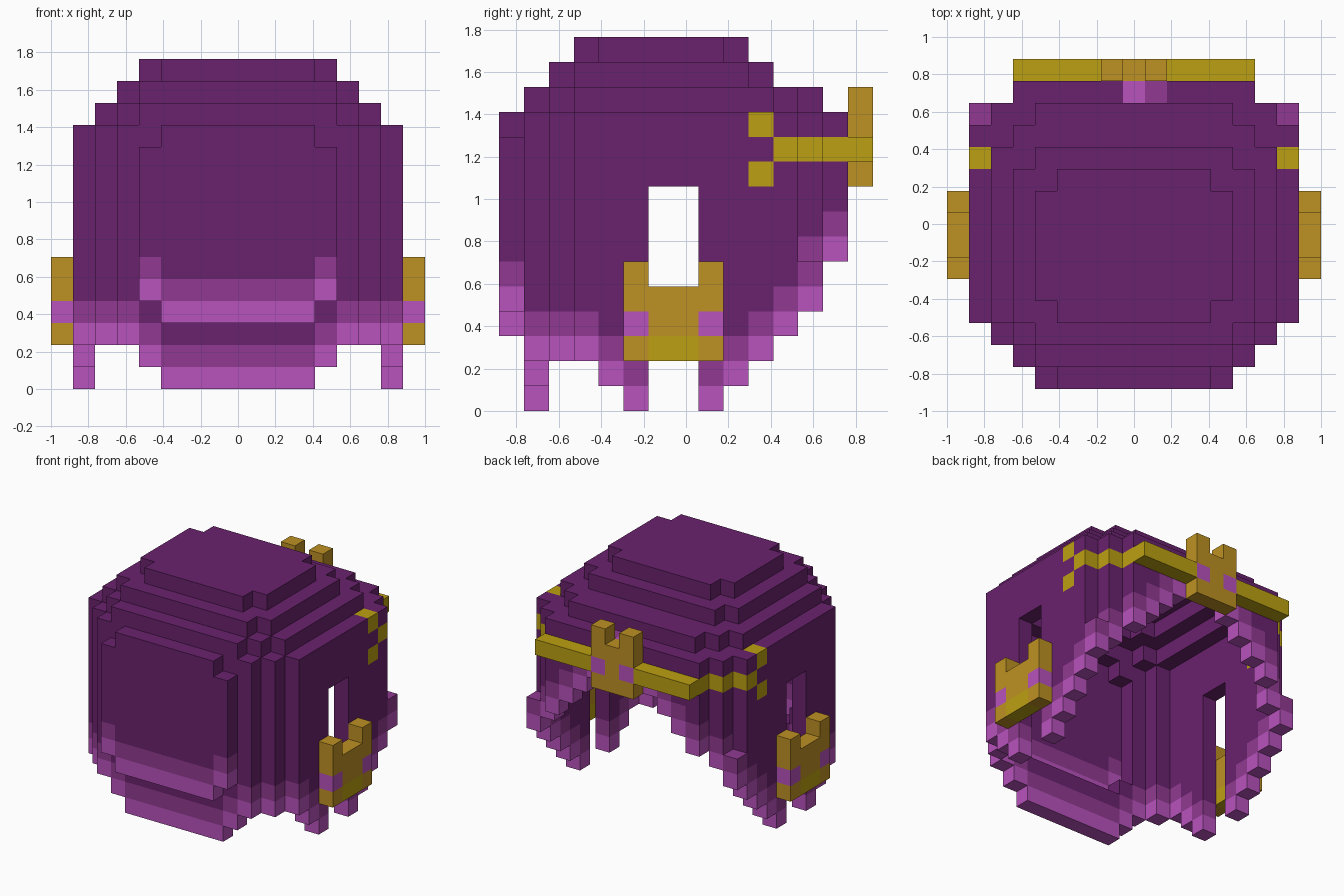
import bpy

if "Cube" in bpy.data.objects:
    bpy.data.objects.remove(bpy.data.objects["Cube"])

U = 2 / 17  # block size

PALETTE = {
    "dark purple": (0.144, 0.016, 0.156, 1),
    "mid purple": (0.283, 0.042, 0.283, 1),
    "light orchid": (0.485, 0.084, 0.514, 1),
    "yellow gold": (0.503, 0.352, 0.006, 1),
    "amber gold": (0.515, 0.283, 0.017, 1),
}
DARK, MID, LIGHT, YELLOW, AMBER = range(5)
mats = []
for name, col in PALETTE.items():
    m = bpy.data.materials.new(name)
    m.diffuse_color = col
    m.use_nodes = True
    m.node_tree.nodes["Principled BSDF"].inputs["Base Color"].default_value = m.diffuse_color
    mats.append(m)


def octagon(half, front, back, front_half, back_half):
    """Plan of blocks: narrow at the front and back, widening one block per row."""
    return {(x, y) for y in range(front, back + 1) for x in range(-half, half + 1)
            if abs(x) <= min(half, front_half + y - front, back_half + back - y)}


wall_plan = octagon(7, -7, 6, 4, 5)
roof_plans = {12: octagon(6, -6, 5, 4, 4), 13: octagon(5, -5, 3, 4, 4),
              14: octagon(4, -4, 2, 3, 3), 15: set()}


def inside(x, y):
    return all(n in wall_plan for n in ((x + 1, y), (x - 1, y), (x, y + 1), (x, y - 1)))


def lower_edge(x, y):
    """Lowest block of each wall column, giving the stepped rim."""
    x = abs(x)
    if y == 6:
        return 11 - x                      # rear arch
    if y == -7:
        return 4 if x == 4 else 3          # raised face plate
    if y <= -5:
        return 2
    if x == 6:
        return 5
    return y - 1 if y >= 1 else -2 - y     # side lobes


def column(cells, x, y, low, top):
    for z in range(low, top + 1):
        cells[x, y, z] = (LIGHT, MID, DARK)[min(z - low, 2)]


# Walls with a two-tone stepped rim
shell = {}
for x, y in wall_plan:
    if inside(x, y):
        continue
    if abs(x) == 7 and y in (-1, 0):       # ear slots
        for z in range(9, 12):
            shell[x, y, z] = DARK
        continue
    column(shell, x, y, lower_edge(x, y), 10 if (abs(x), y) == (4, -7) else 11)

# Shoulder row and stepped roof
for x, y in wall_plan - roof_plans[12]:
    if (abs(x), y) != (4, -7):
        shell.setdefault((x, y, 11), DARK)
for s in (-1, 1):
    shell[s * 4, -6, 11] = DARK
    column(shell, s * 7, 5, 4, 5)          # flared rim corners
shell[-1, 6, 11] = DARK
for z in (12, 13, 14):
    for x, y in roof_plans[z] - roof_plans[z + 1]:
        shell[x, y, z] = DARK

# Chin guard set back below the face plate
chin = {}
for x in range(-4, 5):
    low = 1 if abs(x) == 4 else 0
    column(chin, x, -6, low, low + 2)

# Gold strap around the back with split ends
strap = {(x, 7, 10): YELLOW for x in range(-5, 6) if abs(x) > 1}
for s in (-1, 1):
    for p in ((5, 6, 10), (6, 5, 10), (7, 4, 10), (7, 3, 11), (7, 3, 9)):
        strap[s * p[0], p[1], p[2]] = YELLOW
for p in strap:
    shell.pop(p, None)


def emblem(width, base, place, foot):
    """Two-pronged badge with a spot on each prong."""
    cells = {}
    for i in range(width):
        prong = i in (0, width - 1)
        for j in range(4 if prong else 3):
            c = LIGHT if prong and j == 1 else AMBER
            if not prong and j == 0:
                c = foot
            cells[place(i, base + j)] = c
    return cells


parts = {
    "helmet_shell": shell,
    "chin_guard": chin,
    "rear_strap": strap,
    "rear_emblem": emblem(3, 9, lambda i, z: (i - 1, 7, z), AMBER),
    "left_emblem": emblem(4, 2, lambda i, z: (-8, i - 2, z), YELLOW),
    "right_emblem": emblem(4, 2, lambda i, z: (8, i - 2, z), YELLOW),
}
occupied = set().union(*parts.values())

# Block faces: outward direction and corner offsets
FACES = [
    ((1, 0, 0), ((1, 0, 0), (1, 1, 0), (1, 1, 1), (1, 0, 1))),
    ((-1, 0, 0), ((0, 0, 0), (0, 0, 1), (0, 1, 1), (0, 1, 0))),
    ((0, 1, 0), ((0, 1, 0), (0, 1, 1), (1, 1, 1), (1, 1, 0))),
    ((0, -1, 0), ((0, 0, 0), (1, 0, 0), (1, 0, 1), (0, 0, 1))),
    ((0, 0, 1), ((0, 0, 1), (1, 0, 1), (1, 1, 1), (0, 1, 1))),
    ((0, 0, -1), ((0, 0, 0), (0, 1, 0), (1, 1, 0), (1, 0, 0))),
]


def build(name, cells):
    index, verts, faces, colours = {}, [], [], []
    for (x, y, z), c in cells.items():
        for (dx, dy, dz), corners in FACES:
            if (x + dx, y + dy, z + dz) in occupied:
                continue
            face = []
            for a, b, h in corners:
                k = (x + a, y + b, z + h)
                if k not in index:
                    index[k] = len(verts)
                    verts.append(((k[0] - 0.5) * U, (k[1] - 0.5) * U, k[2] * U))
                face.append(index[k])
            faces.append(face)
            colours.append(c)
    me = bpy.data.meshes.new(name)
    me.from_pydata(verts, [], faces)
    for m in mats:
        me.materials.append(m)
    for poly, c in zip(me.polygons, colours):
        poly.material_index = c
    me.update()
    bpy.context.collection.objects.link(bpy.data.objects.new(name, me))


for part_name, part_cells in parts.items():
    build(part_name, part_cells)
